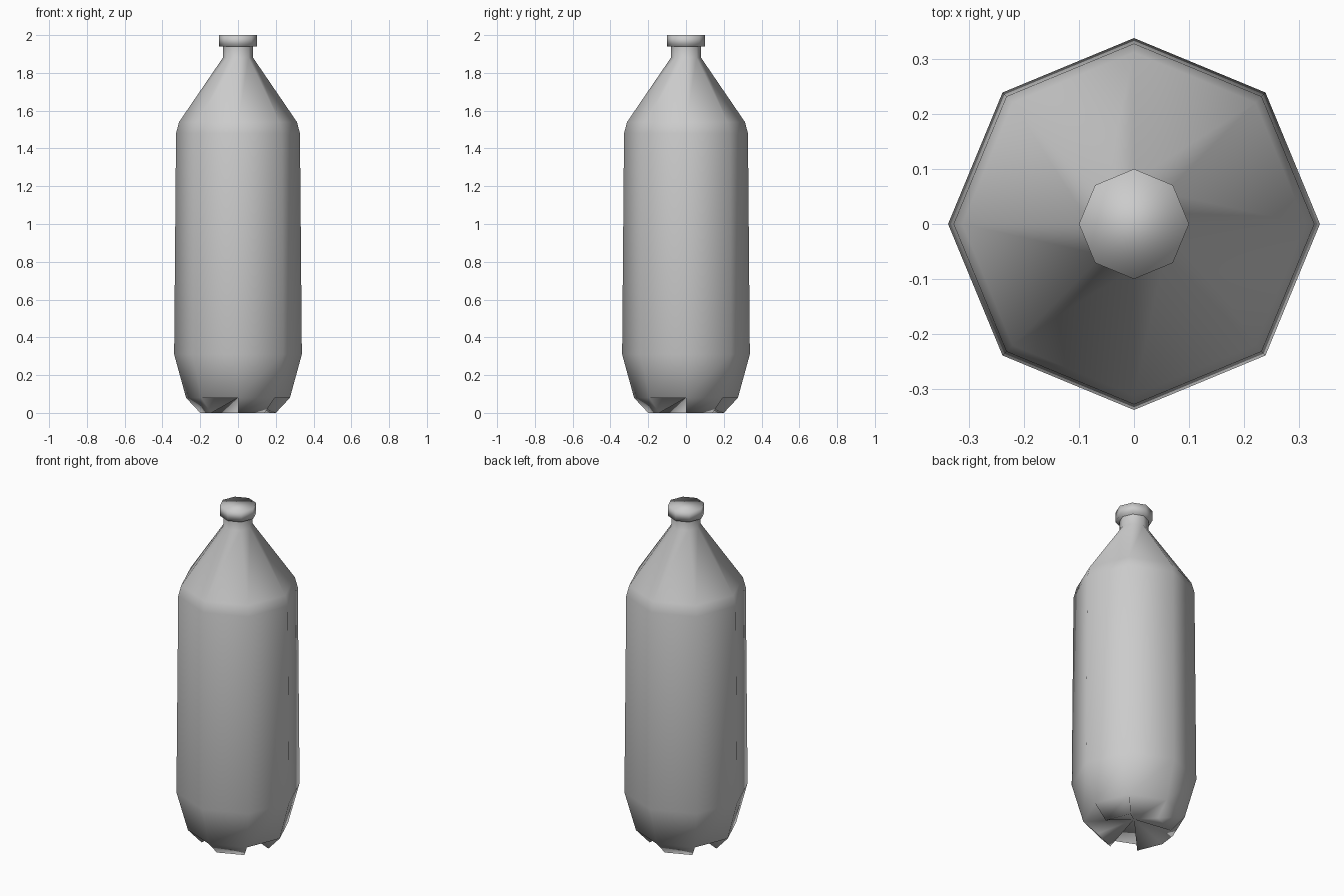
import bpy, bmesh
from math import cos, sin, pi

cube = bpy.data.objects.get("Cube")
if cube:
    bpy.data.objects.remove(cube, do_unlink=True)

SIDES = 8
grey = bpy.data.materials.new("plain_grey")
grey.use_nodes = True
colour = (0.6, 0.6, 0.6, 1)
grey.diffuse_color = colour
grey.node_tree.nodes["Principled BSDF"].inputs["Base Color"].default_value = colour


def ring(bm, r, z):
    return [bm.verts.new((r * cos(2 * pi * i / SIDES), r * sin(2 * pi * i / SIDES), z))
            for i in range(SIDES)]


def lathe(bm, profile):
    rings = [ring(bm, r, z) for r, z in profile]
    for low, high in zip(rings, rings[1:]):
        for i in range(SIDES):
            j = (i + 1) % SIDES
            bm.faces.new((low[i], low[j], high[j], high[i]))
    return rings


def finish(bm, name):
    mesh = bpy.data.meshes.new(name)
    bm.to_mesh(mesh)
    bm.free()
    mesh.materials.append(grey)
    obj = bpy.data.objects.new(name, mesh)
    bpy.context.collection.objects.link(obj)
    return obj


# Bottle body with neck
bm = bmesh.new()
rings = lathe(bm, [(0.275, 0.08), (0.338, 0.31), (0.328, 1.48), (0.312, 1.54),
                   (0.08, 1.88), (0.08, 1.94)])
base = rings[0]

# Four feet on alternate sides, with wedge hollows meeting at the centre
centre = bm.verts.new((0, 0, 0.08))
foot = ring(bm, 0.2, 0)
for i in range(SIDES):
    j = (i + 1) % SIDES
    if i % 2 == 0:
        bm.faces.new((foot[i], foot[j], base[j], base[i]))
        bm.faces.new((foot[j], foot[i], centre))
        bm.faces.new((foot[i], base[i], centre))
        bm.faces.new((base[j], foot[j], centre))
    else:
        bm.faces.new((base[j], base[i], centre))
for f in bm.faces:
    f.smooth = True
finish(bm, "bottle_body")

# Cap
bm = bmesh.new()
rings = lathe(bm, [(0.1, 1.94), (0.1, 2.0)])
bm.faces.new(rings[0][::-1])
bm.faces.new(rings[1])
for f in bm.faces:
    f.smooth = True
finish(bm, "bottle_cap")
